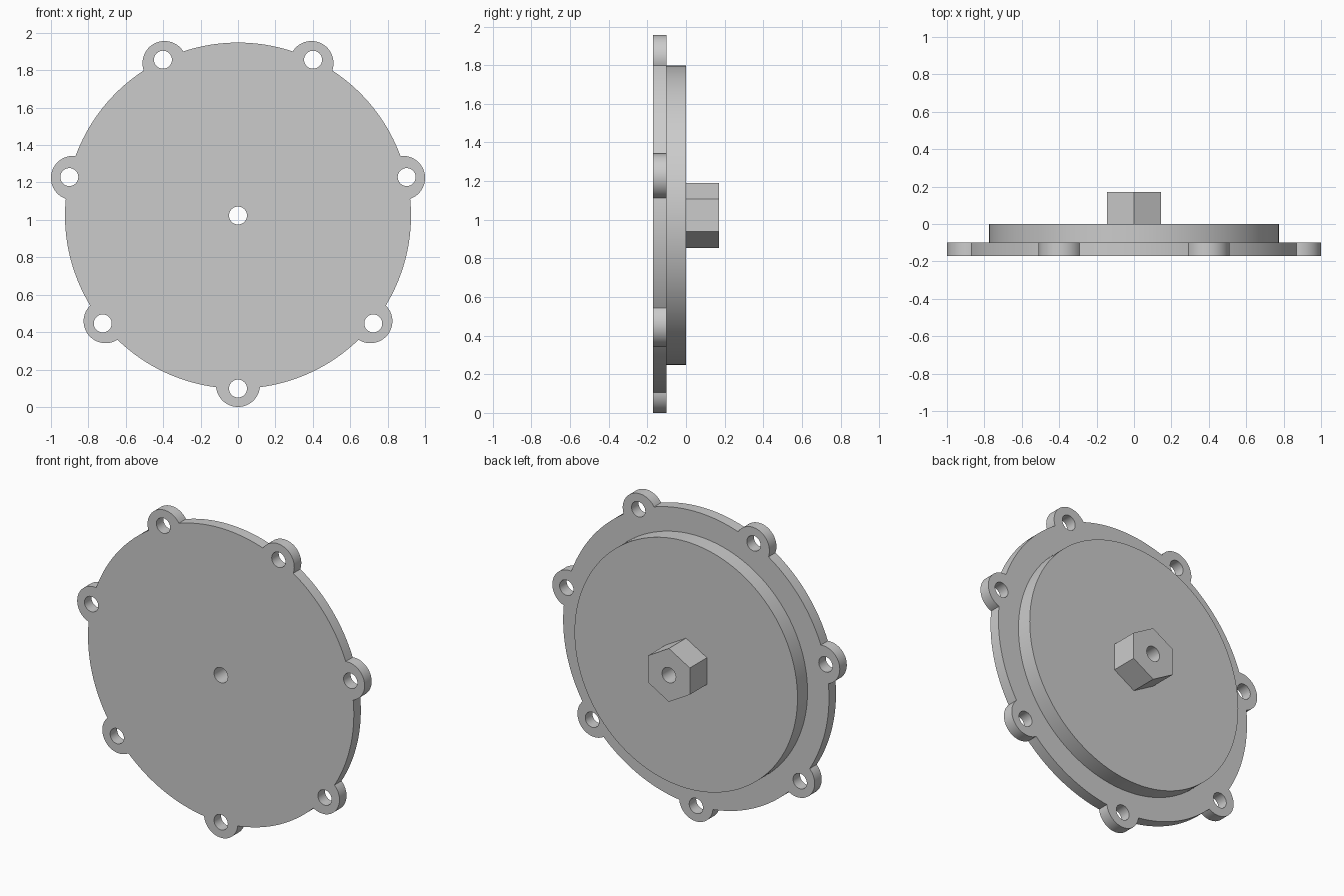
import bpy
import bmesh
from math import sin, cos, tau, pi, acos, atan2, radians
from mathutils import Matrix

cube = bpy.data.objects.get("Cube")
if cube:
    bpy.data.objects.remove(cube, do_unlink=True)

CENTRE_Z = 1.023
DISC_R = 0.925
LUG_R, LUG_DIST, LUGS = 0.118, 0.905, 7
HOLE_R, HOLE_DIST = 0.048, 0.925

grey = bpy.data.materials.new("light grey")
grey.use_nodes = True
colour = (0.6, 0.6, 0.6, 1)
grey.diffuse_color = colour
grey.node_tree.nodes["Principled BSDF"].inputs["Base Color"].default_value = colour


def arc(cx, cy, r, start, end, steps):
    """Points along an arc, both ends included."""
    angles = [start + (end - start) * i / steps for i in range(steps + 1)]
    return [(cx + r * cos(t), cy + r * sin(t)) for t in angles]


def ring(r, sides, cx=0, cy=0):
    return arc(cx, cy, r, pi / 2, pi / 2 + tau, sides)[:-1]


def plate(name, loops, y_front, y_back):
    """Extrude an outline with holes between two depths."""
    curve = bpy.data.curves.new(name + "_profile", "CURVE")
    curve.dimensions = "2D"
    curve.fill_mode = "BOTH"
    curve.extrude = (y_back - y_front) / 2
    for loop in loops:
        spline = curve.splines.new("POLY")
        spline.points.add(len(loop) - 1)
        for point, (x, y) in zip(spline.points, loop):
            point.co = (x, y, 0, 1)
        spline.use_cyclic_u = True
    helper = bpy.data.objects.new(name + "_profile", curve)
    bpy.context.collection.objects.link(helper)
    graph = bpy.context.evaluated_depsgraph_get()
    mesh = bpy.data.meshes.new_from_object(helper.evaluated_get(graph))
    bpy.data.objects.remove(helper, do_unlink=True)
    bpy.data.curves.remove(curve)

    # Stand the plate upright and weld the caps to the walls
    bm = bmesh.new()
    bm.from_mesh(mesh)
    bm.transform(Matrix.Translation((0, (y_front + y_back) / 2, CENTRE_Z))
                 @ Matrix.Rotation(pi / 2, 4, "X"))
    bmesh.ops.remove_doubles(bm, verts=bm.verts, dist=1e-5)
    bmesh.ops.recalc_face_normals(bm, faces=bm.faces)
    bm.to_mesh(mesh)
    bm.free()
    mesh.name = name
    mesh.materials.clear()
    mesh.materials.append(grey)
    obj = bpy.data.objects.new(name, mesh)
    bpy.context.collection.objects.link(obj)
    bpy.ops.object.select_all(action="DESELECT")
    obj.select_set(True)
    bpy.context.view_layer.objects.active = obj
    bpy.ops.object.shade_smooth_by_angle(angle=radians(30))
    return obj


# Flange outline: round lugs joined by arcs of the disc
half = acos((LUG_DIST**2 + DISC_R**2 - LUG_R**2) / (2 * LUG_DIST * DISC_R))
lug_half = atan2(DISC_R * sin(half), DISC_R * cos(half) - LUG_DIST)
centre_hole = ring(HOLE_R, 32)
outline, bolt_holes = [], []
for k in range(LUGS):
    a = -pi / 2 + k * tau / LUGS
    outline += arc(LUG_DIST * cos(a), LUG_DIST * sin(a), LUG_R,
                   a - lug_half, a + lug_half, 28)[:-1]
    outline += arc(0, 0, DISC_R, a + half, a + tau / LUGS - half, 24)[:-1]
    bolt_holes.append(ring(HOLE_R, 32, HOLE_DIST * cos(a), HOLE_DIST * sin(a)))

plate("flange", [outline, centre_hole] + bolt_holes, -0.17, -0.1)
plate("raised_disc", [ring(0.776, 128), centre_hole], -0.1, 0)
plate("hex_boss", [ring(0.168, 6), centre_hole], 0, 0.17)
